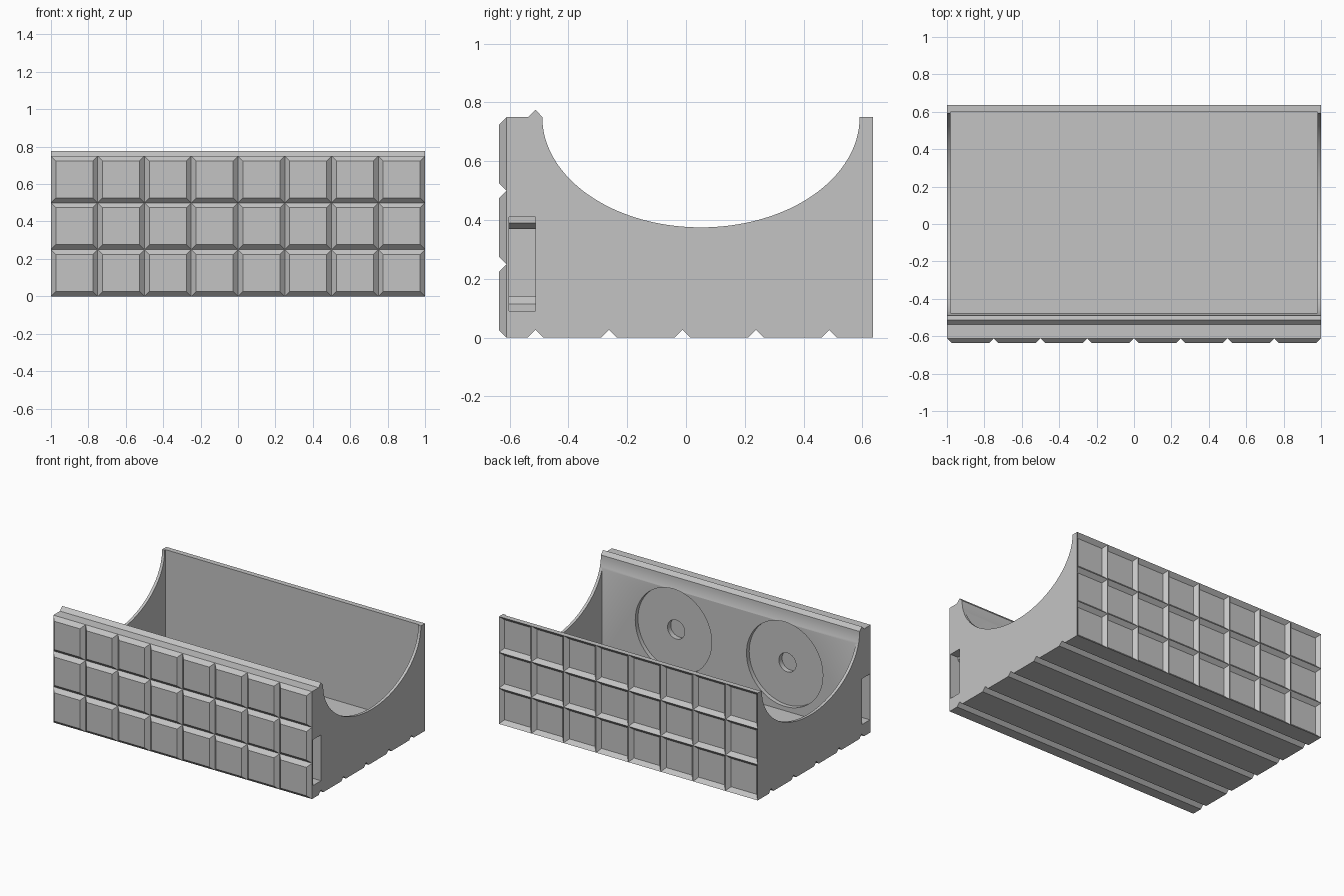
import bpy, bmesh, math

if "Cube" in bpy.data.objects:
    bpy.data.objects.remove(bpy.data.objects["Cube"], do_unlink=True)

STEP = 0.25            # tile spacing
V = 0.026              # depth of every groove, ridge and chamfer
FACE = 0.637           # outermost front and back
BASE = FACE - V        # wall plane behind tiles and ridges
TOP = 0.75

grey = bpy.data.materials.new("plain grey")
grey.use_nodes = True
grey.diffuse_color = (0.55, 0.55, 0.55, 1)
grey.node_tree.nodes["Principled BSDF"].inputs["Base Color"].default_value = (0.55, 0.55, 0.55, 1)


def finish(name, bm):
    bmesh.ops.recalc_face_normals(bm, faces=bm.faces)
    mesh = bpy.data.meshes.new(name)
    bm.to_mesh(mesh)
    bm.free()
    mesh.materials.append(grey)
    ob = bpy.data.objects.new(name, mesh)
    bpy.context.collection.objects.link(ob)
    return ob


def add_prism(bm, profile, axis, start, end):
    """Extrude a 2D profile along the given axis."""
    place = {"x": lambda u, v, t: (t, u, v),
             "y": lambda u, v, t: (u, t, v),
             "z": lambda u, v, t: (u, v, t)}[axis]
    rings = [[bm.verts.new(place(u, v, t)) for u, v in profile] for t in (start, end)]
    for ring in rings:
        bm.faces.new(ring)
    n = len(profile)
    for i in range(n):
        j = (i + 1) % n
        bm.faces.new((rings[0][i], rings[0][j], rings[1][j], rings[1][i]))


def prism(name, profile, axis, start, end):
    bm = bmesh.new()
    add_prism(bm, profile, axis, start, end)
    return finish(name, bm)


def rect(a, b, c, d):
    return [(a, c), (b, c), (b, d), (a, d)]


def circle(cx, cz, r, n=64):
    return [(cx + r * math.cos(2 * math.pi * i / n), cz + r * math.sin(2 * math.pi * i / n))
            for i in range(n)]


def cut(target, cutter):
    mod = target.modifiers.new("cut", "BOOLEAN")
    mod.operation = "DIFFERENCE"
    mod.solver = "EXACT"
    mod.object = cutter
    cutter.hide_render = True
    bpy.ops.object.select_all(action="DESELECT")
    bpy.context.view_layer.objects.active = target
    target.select_set(True)
    bpy.ops.object.modifier_apply(modifier=mod.name)
    bpy.data.objects.remove(cutter, do_unlink=True)


# Body: side profile with grooved underside, scooped top and locating ridge
profile = [(-BASE, 0)]
for i in range(5):
    y = -0.512 + i * STEP
    profile += [(y - V, 0), (y, V), (y + V, 0)]
profile += [(BASE, 0), (BASE, TOP)]
for i in range(65):
    a = math.pi * i / 64
    profile.append((0.051 + 0.54 * math.cos(a), TOP - 0.375 * math.sin(a)))
profile += [(-0.512, TOP + V), (-0.512 - V, TOP), (-BASE, TOP)]
body = prism("body", profile, "x", -1, 1)

# Hollow inside
cut(body, prism("cavity_cutter", rect(-0.475, 0.6, 0.05, 1), "x", -0.98, 0.98))

for side in (-1, 1):
    # Round recesses with a smaller centre hole on the thick wall
    cut(body, prism("disc_cutter", circle(side * 0.43, 0.375, 0.295), "y", -0.505, -0.44))
    cut(body, prism("hole_cutter", circle(side * 0.43, 0.375, 0.066, 32), "y", -0.54, -0.45))
    # Stepped latch slot in each end
    slot = [(1.1, 0.09), (0.94, 0.09), (0.94, 0.115), (0.915, 0.14), (0.85, 0.14),
            (0.85, 0.37), (0.915, 0.37), (0.94, 0.39), (0.94, 0.41), (1.1, 0.41)]
    cut(body, prism("slot_cutter", [(side * x, z) for x, z in slot], "y", -0.602, -0.512))

# Front tiles with chamfered edges
bm = bmesh.new()
for col in range(8):
    for row in range(3):
        x, z = -1 + col * STEP, row * STEP
        outer = [bm.verts.new((u, -BASE, w)) for u, w in rect(x, x + STEP, z, z + STEP)]
        inner = [bm.verts.new((u, -FACE, w))
                 for u, w in rect(x + V, x + STEP - V, z + V, z + STEP - V)]
        bm.faces.new(inner)
        bm.faces.new(outer)
        for i in range(4):
            j = (i + 1) % 4
            bm.faces.new((outer[i], outer[j], inner[j], inner[i]))
finish("front_tiles", bm)


# Back ridges that match the front grooves, halved at the borders
def ridge(centre, low, high):
    pts = [(centre, FACE)]
    if centre < high:
        pts.append((centre + V, BASE))
    else:
        pts.append((centre, BASE))
    pts.append((centre - V, BASE) if centre > low else (centre, BASE))
    return pts


bm = bmesh.new()
for i in range(9):
    add_prism(bm, ridge(-1 + i * STEP, -1, 1), "z", 0, TOP)
for i in range(4):
    section = [(y, z) for z, y in ridge(i * STEP, 0, TOP)]
    add_prism(bm, section, "x", -1, 1)
finish("back_ridges", bm)

# Smooth the curved scoop and round recesses, keep edges sharp
bpy.ops.object.select_all(action="DESELECT")
bpy.context.view_layer.objects.active = body
body.select_set(True)
bpy.ops.object.shade_smooth_by_angle(angle=math.radians(20))
